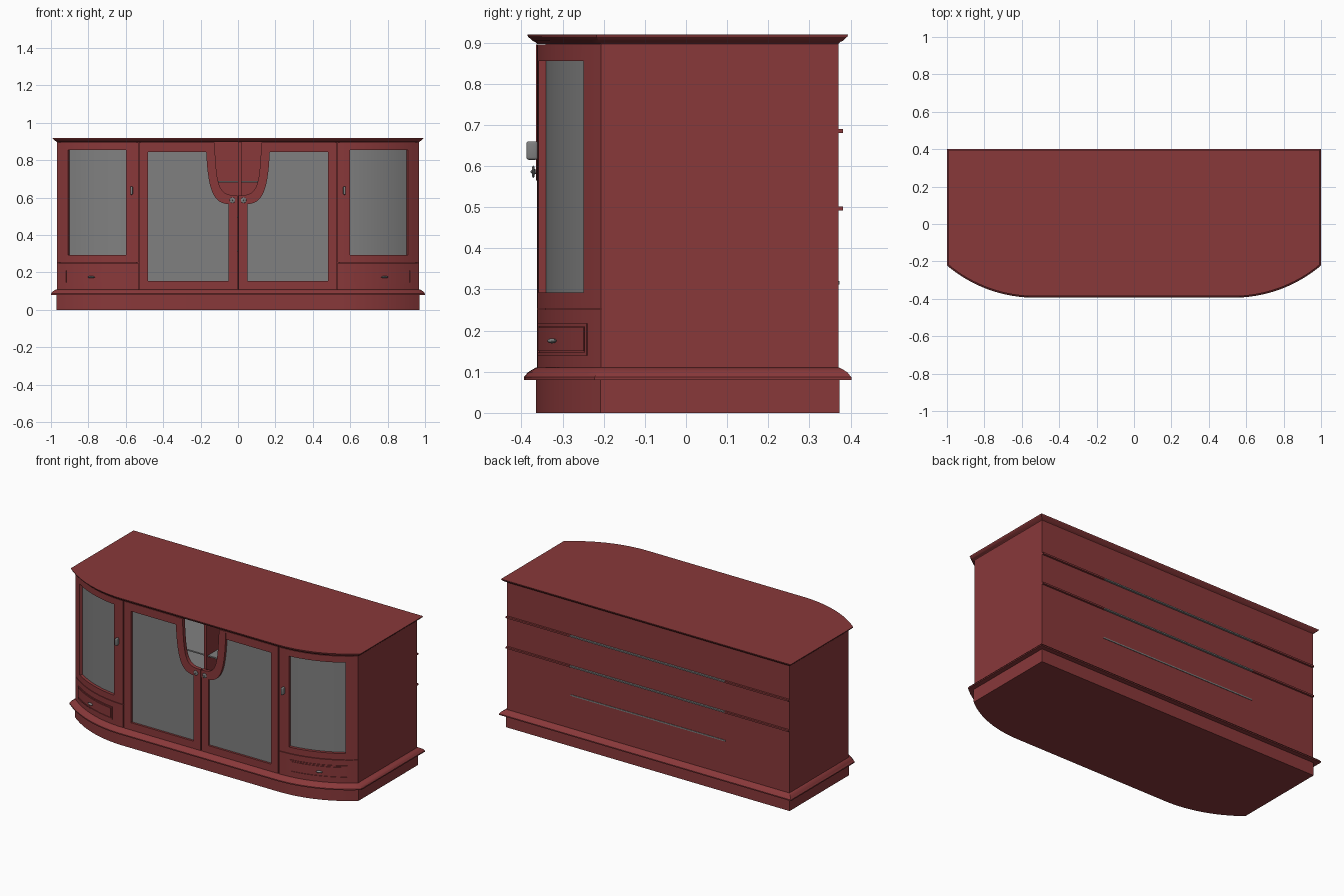
import bpy, bmesh, math
from mathutils import Vector
from mathutils.geometry import interpolate_bezier

if "Cube" in bpy.data.objects:
    bpy.data.objects.remove(bpy.data.objects["Cube"])

# Plan of the carcass: flat front, arc at each front corner, square back
W, FRONT, BACK, XC, R = 0.968, -0.362, 0.37, 0.53, 0.696
CY = FRONT + R


def material(name, rgb):
    m = bpy.data.materials.new(name)
    m.diffuse_color = (*rgb, 1)
    m.use_nodes = True
    m.node_tree.nodes["Principled BSDF"].inputs["Base Color"].default_value = m.diffuse_color
    return m


WOOD = material("red_wood", (0.25, 0.04, 0.042))
GREY = material("grey_glass_metal", (0.216, 0.216, 0.216))


def finish(name, bm, mat):
    me = bpy.data.meshes.new(name)
    bm.to_mesh(me)
    bm.free()
    me.materials.append(mat)
    ob = bpy.data.objects.new(name, me)
    bpy.context.collection.objects.link(ob)
    return ob


def outline(d, n=16):
    """Plan outline grown outwards by d."""
    end = math.asin((W + d - XC) / (R + d))
    right = [(XC + (R + d) * math.sin(end * i / n), CY - (R + d) * math.cos(end * i / n))
             for i in range(n + 1)]
    right.append((W + d, BACK + d))
    return right + [(-x, y) for x, y in reversed(right)]


def moulding(name, profile):
    """Stack outlines for each (z, offset) pair."""
    bm = bmesh.new()
    rings = [[bm.verts.new((x, y, z)) for x, y in outline(d)] for z, d in profile]
    for a, b in zip(rings, rings[1:]):
        for i in range(len(a)):
            j = (i + 1) % len(a)
            bm.faces.new((a[i], a[j], b[j], b[i]))
    bm.faces.new(rings[0])
    bm.faces.new(rings[-1])
    bmesh.ops.recalc_face_normals(bm, faces=bm.faces)
    return finish(name, bm, WOOD)


def box(name, x0, x1, y0, y1, z0, z1, mat=WOOD):
    bm = bmesh.new()
    bmesh.ops.create_cube(bm, size=1)
    for v in bm.verts:
        v.co = Vector(((x0 + x1) / 2 + v.co.x * (x1 - x0),
                       (y0 + y1) / 2 + v.co.y * (y1 - y0),
                       (z0 + z1) / 2 + v.co.z * (z1 - z0)))
    return finish(name, bm, mat)


def on_arc(x, d):
    a = math.asin((x - XC) / R)
    return XC + (R + d) * math.sin(a), CY - (R + d) * math.cos(a), a


def curved_panel(name, s, x0, x1, z0, z1, d=0, thick=0.02, hole=None, mat=WOOD):
    """Panel bent along the corner arc, with an optional rectangular hole."""
    stops = [x0, x1] if not hole else [x0, hole[0], hole[1], x1]
    xs = [x0]
    for a, b in zip(stops, stops[1:]):
        n = max(1, round((b - a) / 0.03))
        xs += [a + (b - a) * (i + 1) / n for i in range(n)]
    zs = [z0, z1] if not hole else [z0, hole[2], hole[3], z1]
    bm = bmesh.new()
    grid = [[bm.verts.new((s * on_arc(x, d)[0], on_arc(x, d)[1], z)) for z in zs] for x in xs]
    for i in range(len(xs) - 1):
        for j in range(len(zs) - 1):
            if hole and j == 1 and hole[0] < (xs[i] + xs[i + 1]) / 2 < hole[1]:
                continue
            f = [grid[i][j], grid[i + 1][j], grid[i + 1][j + 1], grid[i][j + 1]]
            bm.faces.new(f if s > 0 else f[::-1])
    ob = finish(name, bm, mat)
    mod = ob.modifiers.new("thickness", 'SOLIDIFY')
    mod.thickness, mod.offset = thick, -1
    return ob


def flat_panel(name, s, loops, y, half, mat):
    """Upright filled outline; further loops cut holes."""
    cu = bpy.data.curves.new(name, 'CURVE')
    cu.dimensions, cu.fill_mode, cu.extrude = '2D', 'BOTH', half
    for pts in loops:
        sp = cu.splines.new('POLY')
        sp.points.add(len(pts) - 1)
        for p, (x, z) in zip(sp.points, pts):
            p.co = (s * x, z, 0, 1)
        sp.use_cyclic_u = True
    cu.materials.append(mat)
    ob = bpy.data.objects.new(name, cu)
    ob.rotation_euler.x = math.pi / 2
    ob.location.y = y
    bpy.context.collection.objects.link(ob)


def ellipsoid(name, loc, size, turn=0):
    bm = bmesh.new()
    bmesh.ops.create_uvsphere(bm, u_segments=16, v_segments=10, radius=1)
    bmesh.ops.scale(bm, vec=size, verts=bm.verts)
    ob = finish(name, bm, GREY)
    ob.location, ob.rotation_euler.z = loc, turn


def bez(*p):
    return [(v.x, v.y) for v in interpolate_bezier(*[Vector(q) for q in p], 16)]


# Plinth and mouldings
moulding("plinth", [(0, 0.003), (0.085, 0.003)])
moulding("base_moulding", [(0.08, 0.032), (0.087, 0.032), (0.09, 0.029), (0.098, 0.023),
                           (0.105, 0.012), (0.11, 0.003)])
moulding("top_board", [(0.897, 0), (0.901, 0.004), (0.904, 0.011), (0.909, 0.016),
                       (0.914, 0.022), (0.92, 0.024)])

# Carcass
box("back_panel", -W, W, 0.355, BACK, 0.105, 0.9)
box("centre_divider", 0.0, 0.018, -0.335, 0.36, 0.105, 0.9)
for z, y in ((0.685, 0.382), (0.497, 0.382), (0.316, 0.373)):
    box("glass_shelf", -XC, XC, -0.32, y, z - 0.004, z + 0.004, GREY)

# Notch edges of the centre doors
inner = bez((0.125, 0.895), (0.115, 0.64), (0.1, 0.612), (0.003, 0.612))
outer = bez((0.17, 0.845), (0.16, 0.62), (0.125, 0.57), (0.05, 0.565))

for s, side in ((1, "right"), (-1, "left")):
    box(side + "_side_panel", *sorted((s * 0.95, s * W)), on_arc(W, 0)[1], BACK, 0.105, 0.9)
    box(side + "_partition", *sorted((s * 0.522, s * 0.542)), -0.342, 0.36, 0.105, 0.9)
    for z in (0.685, 0.497):
        box(side + "_wood_shelf", *sorted((s * XC, s * W)), -0.15, 0.382, z - 0.005, z + 0.005)

    # Centre door, glass and raised notch trim
    hole = [(0.05, 0.155), (0.48, 0.155), (0.48, 0.845)] + outer
    door = [(0.003, 0.11), (0.528, 0.11), (0.528, 0.895)] + inner
    flat_panel(side + "_centre_door", s, [door, hole], -0.352, 0.01, WOOD)
    flat_panel(side + "_centre_glass", s, [hole], -0.346, 0.003, GREY)
    trim = inner + [(0.003, 0.565)] + outer[::-1] + [(0.172, 0.895)]
    flat_panel(side + "_notch_trim", s, [trim], -0.36, 0.005, WOOD)
    ellipsoid(side + "_door_knob", (s * 0.03, -0.371, 0.586), (0.015, 0.004, 0.015))
    ellipsoid(side + "_knob_stem", (s * 0.03, -0.366, 0.586), (0.005, 0.012, 0.005))

    # Curved corner door and glass
    curved_panel(side + "_corner_door", s, 0.533, W, 0.254, 0.895,
                 hole=(0.6, 0.91, 0.292, 0.855))
    curved_panel(side + "_corner_glass", s, 0.59, 0.92, 0.28, 0.865, -0.018, 0.004, mat=GREY)
    handle = box(side + "_corner_handle", *sorted((s * 0.562, s * 0.576)),
                 -0.388, -0.36, 0.615, 0.66, GREY)
    bev = handle.modifiers.new("round", 'BEVEL')
    bev.width, bev.segments = 0.006, 3

    # Curved drawer front
    curved_panel(side + "_drawer_rail", s, 0.533, W, 0.105, 0.251)
    curved_panel(side + "_drawer_frame", s, 0.61, 0.925, 0.14, 0.217, 0.004, 0.006,
                 hole=(0.617, 0.918, 0.147, 0.21))
    curved_panel(side + "_drawer_panel", s, 0.62, 0.915, 0.15, 0.207, 0.004, 0.006)
    x, y, a = on_arc(0.78, 0.011)
    ellipsoid(side + "_drawer_knob", (s * x, y, 0.175), (0.02, 0.009, 0.006), s * a)

# Turn curves and modifiers into meshes, then smooth the rounded surfaces
bpy.ops.object.select_all(action='SELECT')
bpy.context.view_layer.objects.active = bpy.data.objects["plinth"]
bpy.ops.object.convert(target='MESH')
bpy.ops.object.shade_smooth_by_angle(angle=math.radians(30))
